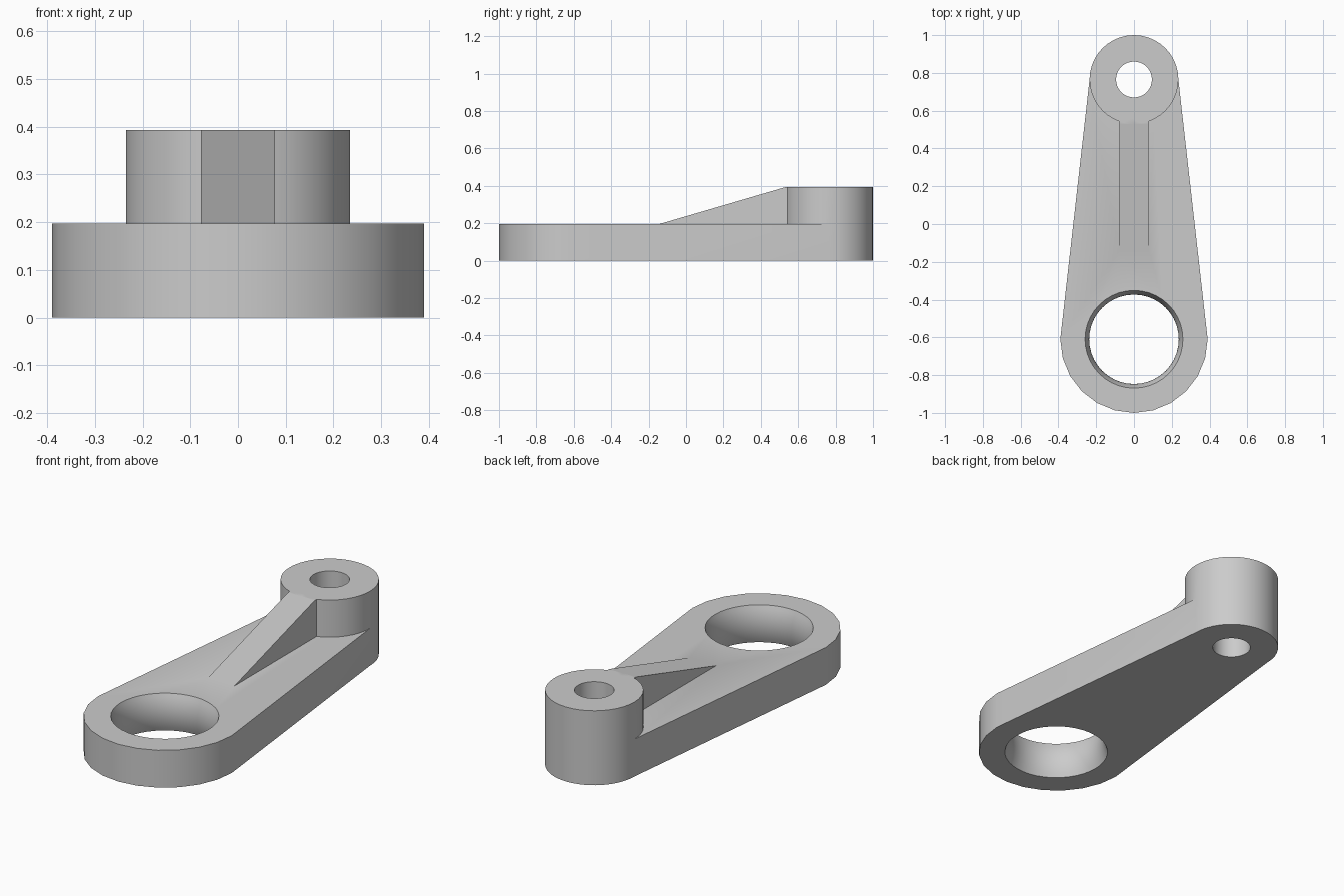
import bpy
import bmesh
from math import sin, cos, pi, radians

if "Cube" in bpy.data.objects:
    bpy.data.objects.remove(bpy.data.objects["Cube"], do_unlink=True)

BIG_Y, BIG_R = -0.61, 0.39       # wide end
SMALL_Y, SMALL_R = 0.765, 0.235  # narrow end
PLATE_H, BOSS_H = 0.197, 0.393
RIB_W = 0.078

grey = bpy.data.materials.new("plain grey")
grey.use_nodes = True
grey.diffuse_color = (0.6, 0.6, 0.6, 1)
grey.node_tree.nodes["Principled BSDF"].inputs["Base Color"].default_value = (0.6, 0.6, 0.6, 1)


def arc(y, r, start, end, steps):
    """Points on a circle centred on x = 0."""
    angles = [start + (end - start) * i / steps for i in range(steps + 1)]
    return [(r * cos(a), y + r * sin(a)) for a in angles]


def loft(name, rings):
    """Closed solid through a list of equal rings."""
    bm = bmesh.new()
    loops = [[bm.verts.new(p) for p in ring] for ring in rings]
    n = len(loops[0])
    for a, b in zip(loops, loops[1:]):
        for i in range(n):
            j = (i + 1) % n
            bm.faces.new((a[i], a[j], b[j], b[i]))
    bm.faces.new(loops[0][::-1])
    bm.faces.new(loops[-1])
    bmesh.ops.recalc_face_normals(bm, faces=bm.faces)
    mesh = bpy.data.meshes.new(name)
    bm.to_mesh(mesh)
    bm.free()
    mesh.materials.append(grey)
    obj = bpy.data.objects.new(name, mesh)
    bpy.context.collection.objects.link(obj)
    return obj


def prism(name, outline, z0, z1):
    return loft(name, [[(x, y, z) for x, y in outline] for z in (z0, z1)])


def combine(target, tool, operation):
    """Apply a boolean and discard the tool."""
    mod = target.modifiers.new(operation.lower(), 'BOOLEAN')
    mod.operation = operation
    mod.solver = 'EXACT'
    mod.object = tool
    bpy.context.view_layer.objects.active = target
    bpy.ops.object.modifier_apply(modifier=mod.name)
    bpy.data.objects.remove(tool, do_unlink=True)


# Tapered base plate with two round ends
far_end = arc(SMALL_Y, SMALL_R, 0, pi, 20)
near_end = arc(BIG_Y, BIG_R, pi, 2 * pi, 12)
arm = prism("lever_arm", far_end + near_end, 0, PLATE_H)

# Raised boss on the narrow end
boss = prism("boss", arc(SMALL_Y, SMALL_R, 0, 2 * pi, 40)[:-1], PLATE_H, BOSS_H)
combine(arm, boss, 'UNION')

# Sloping rib from the plate up to the boss
side = [(-0.14, PLATE_H), (0.53, BOSS_H), (0.6, BOSS_H), (0.6, PLATE_H)]
rib = loft("rib", [[(x, y, z) for y, z in side] for x in (-RIB_W, RIB_W)])
combine(arm, rib, 'UNION')

# Large hole, slightly waisted at mid height
half = PLATE_H / 2
rings = []
for k in range(-6, 7):
    t = k / 5
    circle = arc(BIG_Y, 0.237 + 0.022 * t * t, 0, 2 * pi, 40)[:-1]
    rings.append([(x, y, half + half * t) for x, y in circle])
combine(arm, loft("large_hole_cutter", rings), 'DIFFERENCE')

# Small straight hole through the boss
hole = prism("small_hole_cutter", arc(SMALL_Y, 0.095, 0, 2 * pi, 32)[:-1], -0.1, 0.6)
combine(arm, hole, 'DIFFERENCE')

# Smooth round walls, sharp edges
bpy.ops.object.select_all(action='DESELECT')
arm.select_set(True)
bpy.context.view_layer.objects.active = arm
bpy.ops.object.shade_smooth_by_angle(angle=radians(30))
